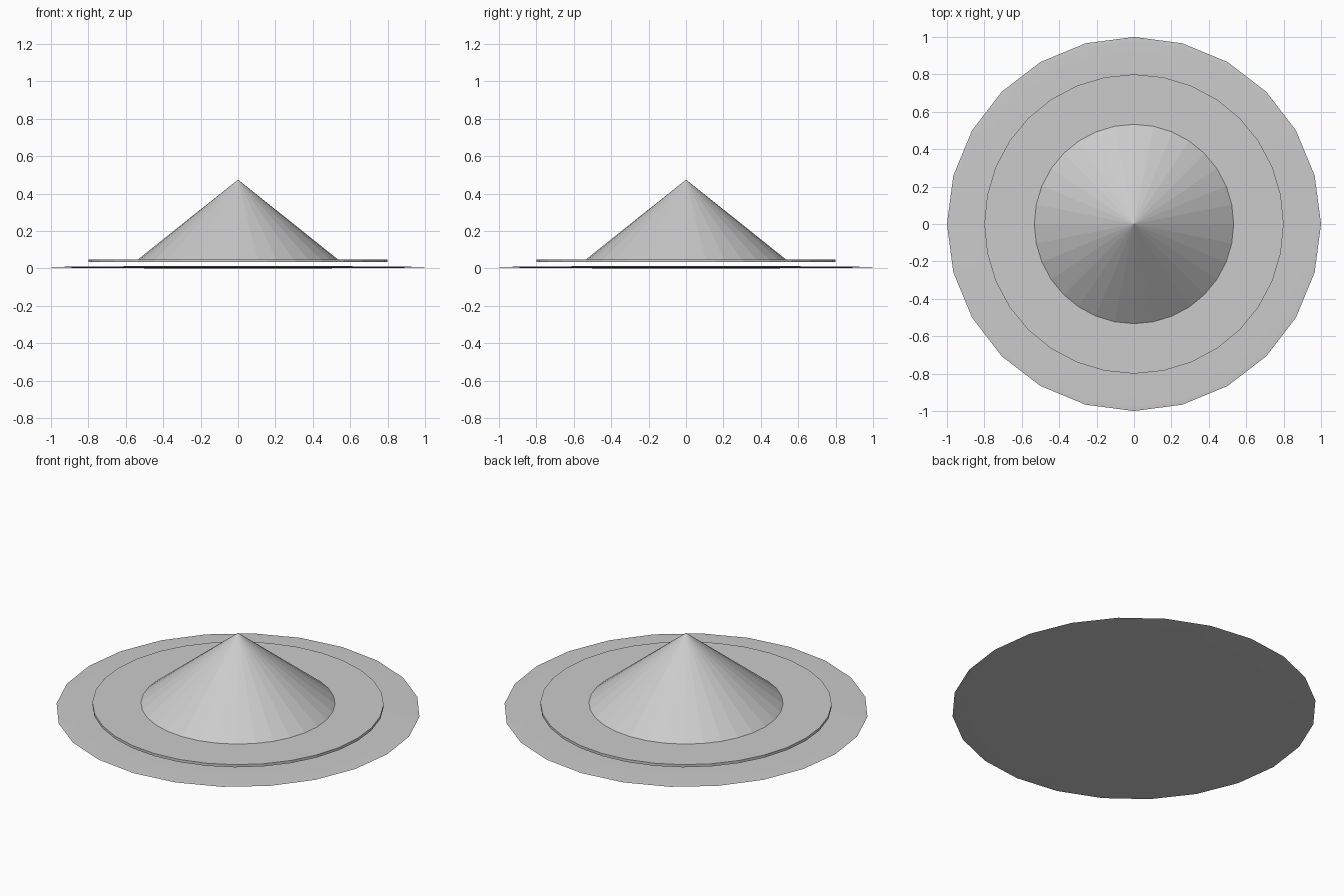
import bpy

cube = bpy.data.objects.get("Cube")
if cube:
    bpy.data.objects.remove(cube, do_unlink=True)

grey = bpy.data.materials.new("plain_grey")
grey.use_nodes = True
colour = (0.6, 0.6, 0.6, 1.0)
grey.diffuse_color = colour
grey.node_tree.nodes["Principled BSDF"].inputs["Base Color"].default_value = colour


def finish(name):
    """Name the newest object, colour it and keep its facets flat."""
    obj = bpy.context.object
    obj.name = name
    obj.data.materials.append(grey)
    bpy.ops.object.shade_flat()
    return obj


# Very flat, floating base: a squashed sphere
HALF_THICKNESS = 0.0065
bpy.ops.mesh.primitive_uv_sphere_add(
    segments=24, ring_count=16, radius=1, location=(0, 0, HALF_THICKNESS))
base = finish("base_disc")
base.scale.z = HALF_THICKNESS

# Thin brim with a small gap beneath it
BRIM_BOTTOM, BRIM_TOP = 0.033, 0.049
bpy.ops.mesh.primitive_cylinder_add(
    vertices=32, radius=0.8, depth=BRIM_TOP - BRIM_BOTTOM,
    location=(0, 0, (BRIM_BOTTOM + BRIM_TOP) / 2))
finish("brim")

# Pointed crown standing on the brim
APEX = 0.475
bpy.ops.mesh.primitive_cone_add(
    vertices=32, radius1=0.533, radius2=0, depth=APEX - BRIM_TOP,
    location=(0, 0, (APEX + BRIM_TOP) / 2))
finish("cone_crown")
